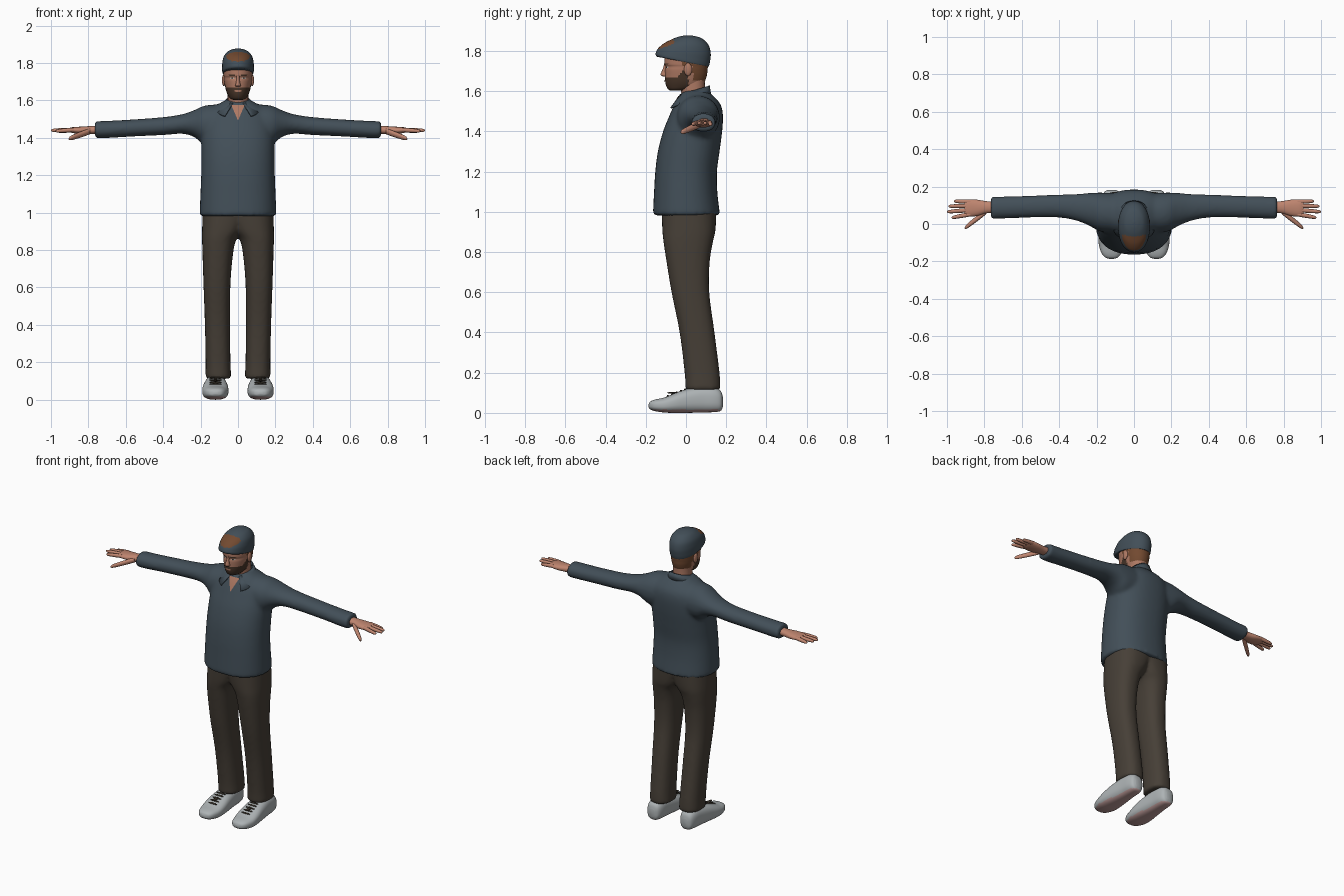
import bpy, bmesh, math
from mathutils import Vector
from mathutils.bvhtree import BVHTree

if "Cube" in bpy.data.objects:
    bpy.data.objects.remove(bpy.data.objects["Cube"])


def mat(name, r, g, b):
    m = bpy.data.materials.new(name)
    m.diffuse_color = (r, g, b, 1)
    m.use_nodes = True
    m.node_tree.nodes["Principled BSDF"].inputs["Base Color"].default_value = m.diffuse_color
    return m


SHIRT = mat("slate cloth", .055, .078, .098)
PANTS = mat("brown cloth", .062, .050, .038)
SKIN = mat("hand skin", .52, .235, .16)
FACE = mat("face skin", .42, .19, .125)
HAIR = mat("hair brown", .17, .068, .03)
BEARD = mat("beard brown", .065, .036, .022)
SHOE = mat("shoe grey", .42, .45, .46)
SOLE = mat("sole pink", .50, .32, .31)
LACE = mat("lace dark", .035, .028, .02)
WHITE = mat("eye white", .5, .45, .42)


def smooth_keys(keys, n):
    """Catmull-Rom interpolation through the key sections."""
    out = []
    for i in range(len(keys) - 1):
        p = [keys[max(0, min(len(keys) - 1, i + k))] for k in (-1, 0, 1, 2)]
        for s in range(n):
            t = s / n
            out.append([.5 * (2 * b + (c - a) * t + (2 * a - 5 * b + 4 * c - d) * t ** 2
                              + (3 * b - a - 3 * c + d) * t ** 3) for a, b, c, d in zip(*p)])
    return out + [list(keys[-1])]


def loft(bm, axis, keys, n=6, seg=40, e=2.2, sx=1):
    """Keys: (position on axis, u0, u1, v0, v1[, tilt]); superellipse rings along the axis."""
    rings = []
    for t, u0, u1, v0, v1, *tilt in smooth_keys(keys, n):
        ring = []
        for i in range(seg):
            a = 2 * math.pi * i / seg
            c, s = math.cos(a), math.sin(a)
            u = (u0 + u1) / 2 + (u1 - u0) / 2 * math.copysign(abs(c) ** (2 / e), c)
            v = (v0 + v1) / 2 + (v1 - v0) / 2 * math.copysign(abs(s) ** (2 / e), s)
            w = t + (tilt[0] * v if tilt else 0)
            x, y, z = {'x': (w, u, v), 'y': (u, w, v), 'z': (u, v, w)}[axis]
            ring.append(bm.verts.new((x * sx, y, z)))
        rings.append(ring)
    for r, q in zip(rings, rings[1:]):
        for i in range(seg):
            j = (i + 1) % seg
            bm.faces.new((r[i], r[j], q[j], q[i]))
    bm.faces.new(rings[0][::-1])
    bm.faces.new(rings[-1])


def finger(bm, p, q, r, sx):
    keys = []
    for f, k in ((0, 1), (.4, 1), (.8, .85), (.95, .6), (1, .15)):
        c = Vector(p).lerp(Vector(q), f)
        keys.append((c.x, c.y - r * k, c.y + r * k, c.z - r * k, c.z + r * k))
    loft(bm, 'x', keys, 3, 12, 2, sx)


def ball(bm, loc, size):
    vs = bmesh.ops.create_uvsphere(bm, u_segments=20, v_segments=12, radius=1)['verts']
    for v in vs:
        v.co = Vector(loc) + Vector(a * b for a, b in zip(v.co, size))


def finish(name, bm, mats, rule=None, voxel=0, angle=50):
    bmesh.ops.recalc_face_normals(bm, faces=bm.faces)
    if rule:
        for f in bm.faces:
            f.material_index = rule(f.calc_center_median())
    me = bpy.data.meshes.new(name)
    bm.to_mesh(me)
    bm.free()
    ob = bpy.data.objects.new(name, me)
    bpy.context.collection.objects.link(ob)
    for m in mats:
        me.materials.append(m)
    bpy.ops.object.select_all(action='DESELECT')
    ob.select_set(True)
    bpy.context.view_layer.objects.active = ob
    bpy.ops.object.shade_smooth_by_angle(angle=math.radians(angle))
    if voxel:  # fuse overlapping lofts into one soft garment
        r = ob.modifiers.new("fuse", 'REMESH')
        r.mode, r.voxel_size, r.use_smooth_shade = 'VOXEL', voxel, True
        s = ob.modifiers.new("soften", 'SMOOTH')
        s.factor, s.iterations = .5, 6
    return ob


def decal(name, target, rows, m, lift=.004):
    """Thin patch of rows (z, x left, x right) laid on the front of the target."""
    bpy.context.view_layer.update()
    tree = BVHTree.FromObject(target, bpy.context.evaluated_depsgraph_get())
    bm = bmesh.new()
    grid = []
    for z, a, b in smooth_keys(rows, 4):
        row = []
        for i in range(9):
            x = a + (b - a) * i / 8
            hit = tree.ray_cast(Vector((x, -1, z)), Vector((0, 1, 0)))[0]
            row.append(bm.verts.new((x, (hit.y if hit else -.03) - lift, z)))
        grid.append(row)
    for r, q in zip(grid, grid[1:]):
        for i in range(8):
            bm.faces.new((r[i], r[i + 1], q[i + 1], q[i]))
    return finish(name, bm, [m])


# Shirt: torso and both sleeves fused
bm = bmesh.new()
loft(bm, 'z', [(z, -w, w, f, b) for z, f, b, w in (
    (.982, -.163, .167, .203), (1.0, -.164, .167, .205), (1.1, -.159, .156, .201), (1.2, -.153, .154, .197),
    (1.3, -.14, .167, .196), (1.4, -.114, .18, .195), (1.48, -.082, .184, .185),
    (1.53, -.06, .174, .165), (1.565, -.042, .148, .13), (1.592, -.022, .118, .085),
    (1.605, 0, .1, .06))], e=2.3)
for sx in (1, -1):
    loft(bm, 'x', [(.10, -.05, .165, 1.36, 1.58), (.18, -.04, .168, 1.365, 1.572),
                   (.235, -.012, .166, 1.405, 1.548), (.30, .015, .161, 1.422, 1.526),
                   (.40, .034, .157, 1.415, 1.511), (.57, .034, .151, 1.407, 1.498),
                   (.70, .029, .147, 1.399, 1.491), (.765, .027, .147, 1.398, 1.489)], e=2.1, sx=sx)
shirt = finish("shirt", bm, [SHIRT], voxel=.011)

# Open neckline and folded collar
decal("neckline", shirt, [(1.495, -.001, .001), (1.53, -.016, .016), (1.575, -.036, .036)], FACE)
bm = bmesh.new()
rows = [[], []]
for i in range(41):
    a = math.radians(-153 + 306 * i / 40)
    f = (1 - math.cos(a)) / 2
    for k, (rx, ry, z) in enumerate(((.062, .078, 1.628 - .045 * f),
                                     (.085 + .08 * f * f, .085 + .05 * f, 1.585 - .075 * f * f))):
        rows[k].append(bm.verts.new((rx * math.sin(a), .04 + ry * math.cos(a), z)))
for i in range(40):
    bm.faces.new((rows[0][i], rows[0][i + 1], rows[1][i + 1], rows[1][i]))
collar = finish("collar", bm, [SHIRT])
collar.modifiers.new("cloth", 'SOLIDIFY').thickness = .007

# Trousers: two legs fused at the hips
bm = bmesh.new()
for sx in (1, -1):
    loft(bm, 'z', [(z, i, o, f, b) for z, f, b, i, o in (
        (.112, -.002, .172, .036, .174), (.2, -.007, .167, .04, .173), (.4, -.032, .142, .043, .177),
        (.6, -.072, .116, .041, .184), (.75, -.097, .118, .03, .189), (.85, -.112, .134, .012, .192),
        (.91, -.118, .147, -.03, .192), (1.03, -.122, .152, -.09, .188))], e=2.4, sx=sx)
finish("trousers", bm, [PANTS], voxel=.011)

for sx, side in ((1, "left"), (-1, "right")):
    # Hand with four fingers and a thumb
    bm = bmesh.new()
    loft(bm, 'x', [(.74, .058, .12, 1.422, 1.466), (.79, .057, .122, 1.42, 1.463),
                   (.84, .043, .13, 1.42, 1.46), (.885, .04, .131, 1.426, 1.457),
                   (.905, .05, .124, 1.432, 1.452)], seg=24, sx=sx)
    for y0, x1, y1, z1 in ((.052, .975, .034, 1.436), (.075, 1.0, .065, 1.44),
                           (.097, .993, .095, 1.44), (.119, .962, .122, 1.434)):
        finger(bm, (.875, y0, 1.443), (x1, y1, z1), .0115, sx)
    finger(bm, (.79, .068, 1.436), (.905, -.022, 1.395), .016, sx)
    finish(side + "_hand", bm, [SKIN])

    # Shoe with pink sole
    bm = bmesh.new()
    loft(bm, 'y', [(-.186, .108, .132, .028, .042), (-.178, .085, .155, .018, .056),
                   (-.155, .068, .174, .009, .066), (-.11, .055, .188, .002, .076),
                   (-.06, .051, .191, 0, .096), (0, .055, .185, 0, .118), (.08, .063, .175, .002, .132),
                   (.14, .068, .169, .004, .128), (.172, .08, .158, .01, .11), (.183, .1, .138, .03, .08)],
         e=2.6, sx=sx)
    finish(side + "_shoe", bm, [SHOE, SOLE], lambda c: int(c.z < .017))

    # Laces across the instep
    bm = bmesh.new()
    for y, z in ((-.09, .083), (-.068, .092), (-.046, .101), (-.024, .109), (-.004, .116)):
        ball(bm, (.12 * sx, y, z), (.032, .006, .006))
    ball(bm, (.12 * sx, -.045, .1), (.012, .05, .005))
    finish(side + "_laces", bm, [LACE])

    # Ear
    bm = bmesh.new()
    ball(bm, (.076 * sx, .01, 1.708), (.010, .02, .032))
    finish(side + "_ear", bm, [FACE])


# Head, coloured into skin, hair and beard by position
def head_colour(c):
    if c.y > .035 and c.z > 1.655 or c.y > -.015 and c.z > 1.725:
        return 1
    if c.y < .012 and c.z < 1.668 + max(0, c.y + .045) * 1.1:
        return 2
    return 0


bm = bmesh.new()
loft(bm, 'z', [(z, -w, w, f, b) for z, f, b, w in (
    (1.603, -.078, .0, .026), (1.611, -.09, .03, .042), (1.628, -.099, .075, .054),
    (1.65, -.103, .094, .063), (1.68, -.104, .104, .07), (1.705, -.104, .107, .074),
    (1.722, -.101, .109, .075), (1.74, -.107, .11, .077), (1.80, -.1, .11, .077),
    (1.84, -.075, .09, .06), (1.86, -.04, .06, .03))], n=8, seg=72, e=2.15)
head = finish("head", bm, [FACE, HAIR, BEARD], head_colour)

bm = bmesh.new()
loft(bm, 'z', [(1.50, -.062, .062, -.01, .12), (1.56, -.056, .056, -.018, .106),
               (1.61, -.055, .055, -.026, .094), (1.67, -.055, .055, -.03, .095)])
finish("neck", bm, [FACE])

# Nose: bridge, tip and nostrils
bm = bmesh.new()
loft(bm, 'z', [(1.674, -.012, .012, -.116, -.09), (1.681, -.015, .015, -.126, -.09),
               (1.692, -.012, .012, -.124, -.09), (1.712, -.008, .008, -.115, -.09),
               (1.738, -.008, .008, -.108, -.09)], seg=20)
finish("nose", bm, [FACE])

# Eyes, brows and mouth as thin patches
for sx, side in ((1, "left"), (-1, "right")):
    def patch(name, m, lift, *rows):
        decal(side + name, head, [(z, sx * a, sx * b) for z, a, b in rows], m, lift)
    patch("_eye", WHITE, .002, (1.715, .026, .036), (1.719, .019, .044), (1.724, .025, .038))
    patch("_pupil", LACE, .004, (1.715, .029, .034), (1.7195, .027, .036), (1.724, .029, .034))
    patch("_brow", BEARD, .003, (1.732, .016, .045), (1.739, .016, .052))
decal("mouth", head, [(1.646, -.012, .012), (1.651, -.022, .022), (1.656, -.012, .012)], FACE, .003)


# Flat cap, with the tuft of hair showing at the front
def cap_colour(c):
    return int(c.y < -.035 and (c.x / .063) ** 2 + ((c.z - 1.834) / .026) ** 2 < 1)


bm = bmesh.new()
loft(bm, 'z', [(z, -w, w, f, b, t) for z, f, b, w, t in (
    (1.744, -.143, .112, .081, -.19), (1.75, -.15, .115, .084, -.19), (1.768, -.15, .12, .085, -.15),
    (1.80, -.138, .123, .084, -.1), (1.835, -.106, .112, .076, -.05), (1.862, -.062, .08, .055, 0),
    (1.874, -.025, .045, .028, 0), (1.878, .005, .015, .005, 0))], n=7, seg=64, e=2.1)
finish("flat_cap", bm, [SHIRT, HAIR], cap_colour)
